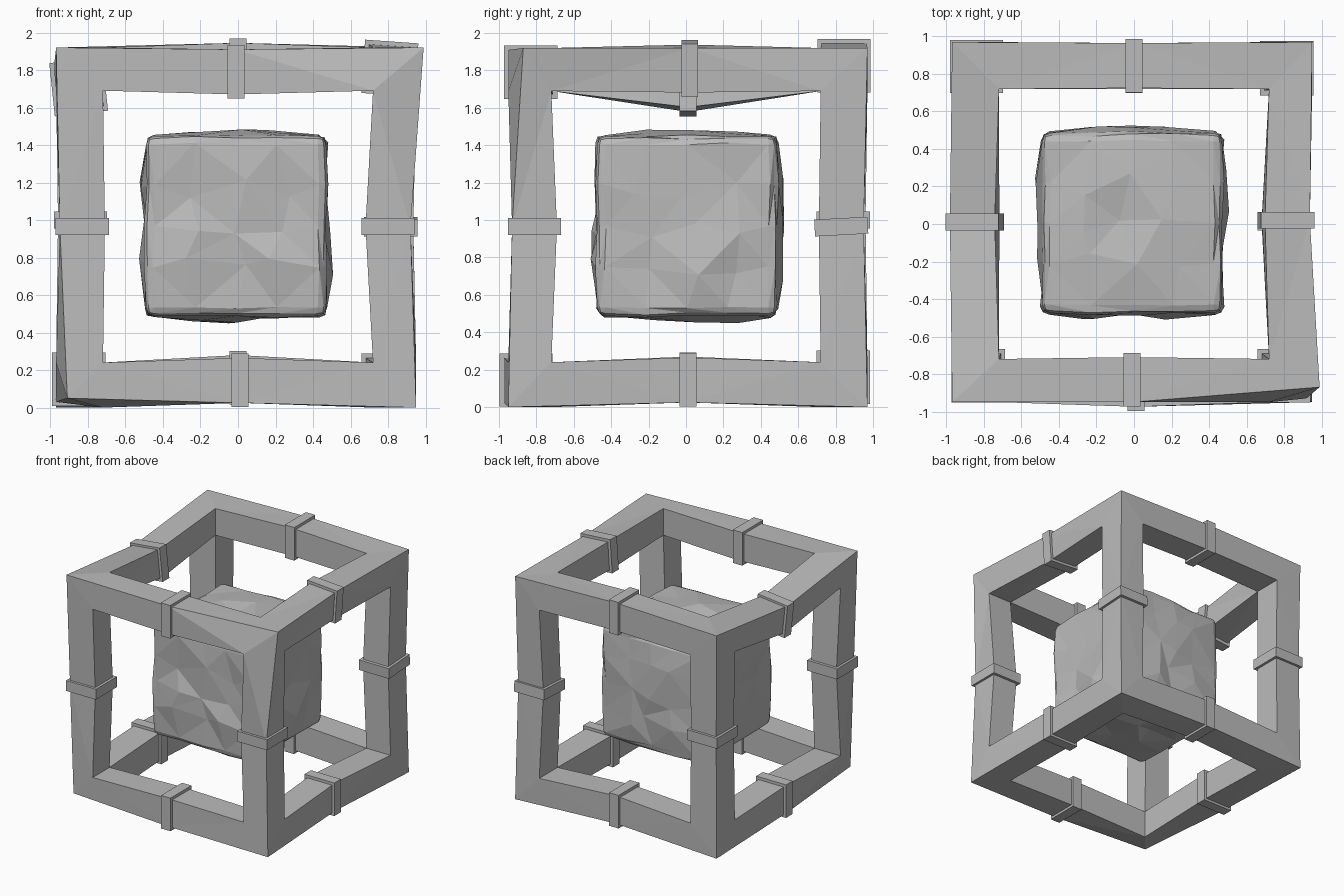
import bpy, bmesh, random
from math import radians
from mathutils import Vector, Matrix

if "Cube" in bpy.data.objects:
    bpy.data.objects.remove(bpy.data.objects["Cube"])

random.seed(11)
stone = bpy.data.materials.new("stone grey")
stone.use_nodes = True
colour = (0.5, 0.5, 0.5, 1)
stone.diffuse_color = colour
stone.node_tree.nodes["Principled BSDF"].inputs["Base Color"].default_value = colour


def finish(bm, name):
    bmesh.ops.recalc_face_normals(bm, faces=bm.faces[:])
    mesh = bpy.data.meshes.new(name)
    bm.to_mesh(mesh)
    bm.free()
    mesh.materials.append(stone)
    obj = bpy.data.objects.new(name, mesh)
    bpy.context.collection.objects.link(obj)
    return obj


# Frame limits per axis: (negative side, positive side)
OUTER = ((-0.97, 0.95), (-0.95, 0.97), (0.0, 1.92))
INNER = ((-0.72, 0.72), (-0.72, 0.72), (0.24, 1.69))
# Chipped outer corners, keyed by side on x, y, z
CHIPPED = {(1, 0, 1): (0.99, -0.87, 1.92), (0, 0, 0): (-0.91, -0.94, 0.05)}
# Beams: direction axis, side on the two other axes, band centre, roll, tilt
BEAMS = [
    ("front_top", 0, (0, 1), (-0.01, -0.83, 1.79), 0, 0),
    ("back_top", 0, (1, 1), (0, 0.845, 1.825), 0, 0),
    ("front_bottom", 0, (0, 0), (0.01, -0.855, 0.145), 0, 0),
    ("back_bottom", 0, (1, 0), (0, 0.84, 0.16), 0, 0),
    ("right_top", 1, (0, 1), (-0.85, 0.01, 1.71), -6, 0),
    ("left_top", 1, (1, 1), (0.81, 0.02, 1.81), 4, 0),
    ("right_bottom", 1, (0, 0), (-0.85, 0.01, 0.15), 0, 0),
    ("left_bottom", 1, (1, 0), (0.8, 0.01, 0.145), 0, 0),
    ("front_right_post", 2, (0, 0), (-0.83, -0.81, 0.965), 0, 0),
    ("front_left_post", 2, (1, 0), (0.8, -0.81, 0.965), 0, 0),
    ("back_right_post", 2, (0, 1), (-0.84, 0.84, 1.0), 0, 0),
    ("back_left_post", 2, (1, 1), (0.815, 0.83, 0.965), 0, 3),
]

frame = bmesh.new()
corners = {}


def corner_vert(sides, outer_axes):
    """Shared mitre vertex, outer on the given axes and inner on the rest."""
    key = (sides, outer_axes)
    if key not in corners:
        co = [(OUTER if a in outer_axes else INNER)[a][sides[a]] for a in range(3)]
        if len(outer_axes) == 3:
            co = CHIPPED.get(sides, co)
        corners[key] = frame.verts.new(co)
    return corners[key]


# Mitred beams, each bent at its middle, with a band around the bend
for name, axis, side, centre, roll, tilt in BEAMS:
    b, c = [a for a in range(3) if a != axis]
    turn = Matrix.Rotation(radians(roll), 3, "Y") @ Matrix.Rotation(radians(tilt), 3, "X")
    rings = []
    for end in (0, 1):
        sides = [end] * 3
        sides[b], sides[c] = side
        sides = tuple(sides)
        rings.append([corner_vert(sides, outer) for outer in ((0, 1, 2), (b,), (), (c,))])
    middle = []
    for out_b, out_c in ((1, 1), (1, -1), (-1, -1), (-1, 1)):
        offset = Vector((0, 0, 0))
        offset[b] = 0.12 * out_b * (2 * side[0] - 1)
        offset[c] = 0.12 * out_c * (2 * side[1] - 1)
        middle.append(frame.verts.new(Vector(centre) + turn @ offset))
    for ring in rings:
        for i in range(4):
            j = (i + 1) % 4
            frame.faces.new((ring[i], ring[j], middle[j], middle[i]))

    size = [0.285] * 3
    size[axis] = 0.09
    band = bmesh.new()
    bmesh.ops.create_cube(band, size=1, matrix=Matrix.Translation(centre)
                          @ turn.to_4x4() @ Matrix.Diagonal((*size, 1)))
    finish(band, name + "_band")

bmesh.ops.triangulate(frame, faces=frame.faces[:])
finish(frame, "cube_frame")

# Rough-hewn core block with chamfered edges and uneven faces
HALF = 0.48
core = bmesh.new()
bmesh.ops.create_cube(core, size=2 * HALF)
bmesh.ops.bevel(core, geom=core.edges[:], offset=0.045, segments=2, profile=0.5, affect="EDGES")
long_edges = [e for e in core.edges if e.calc_length() > HALF]
bmesh.ops.subdivide_edges(core, edges=long_edges, cuts=3, use_grid_fill=True)
for v in core.verts:
    inside = sorted(abs(x) for x in v.co)
    if inside[2] > HALF - 0.001 and inside[1] < HALF - 0.06:
        a = max(range(3), key=lambda k: abs(v.co[k]))
        shift = Vector([random.uniform(-0.07, 0.07) for _ in range(3)])
        shift[a] = random.uniform(-0.02, 0.04) * (1 if v.co[a] > 0 else -1)
        v.co += shift
    elif inside[0] < HALF - 0.1:
        v.co *= random.uniform(0.99, 1.025)
bmesh.ops.triangulate(core, faces=core.faces[:], quad_method="SHORT_EDGE")
block = finish(core, "core_block")
block.location = (-0.01, 0.005, 0.968)
